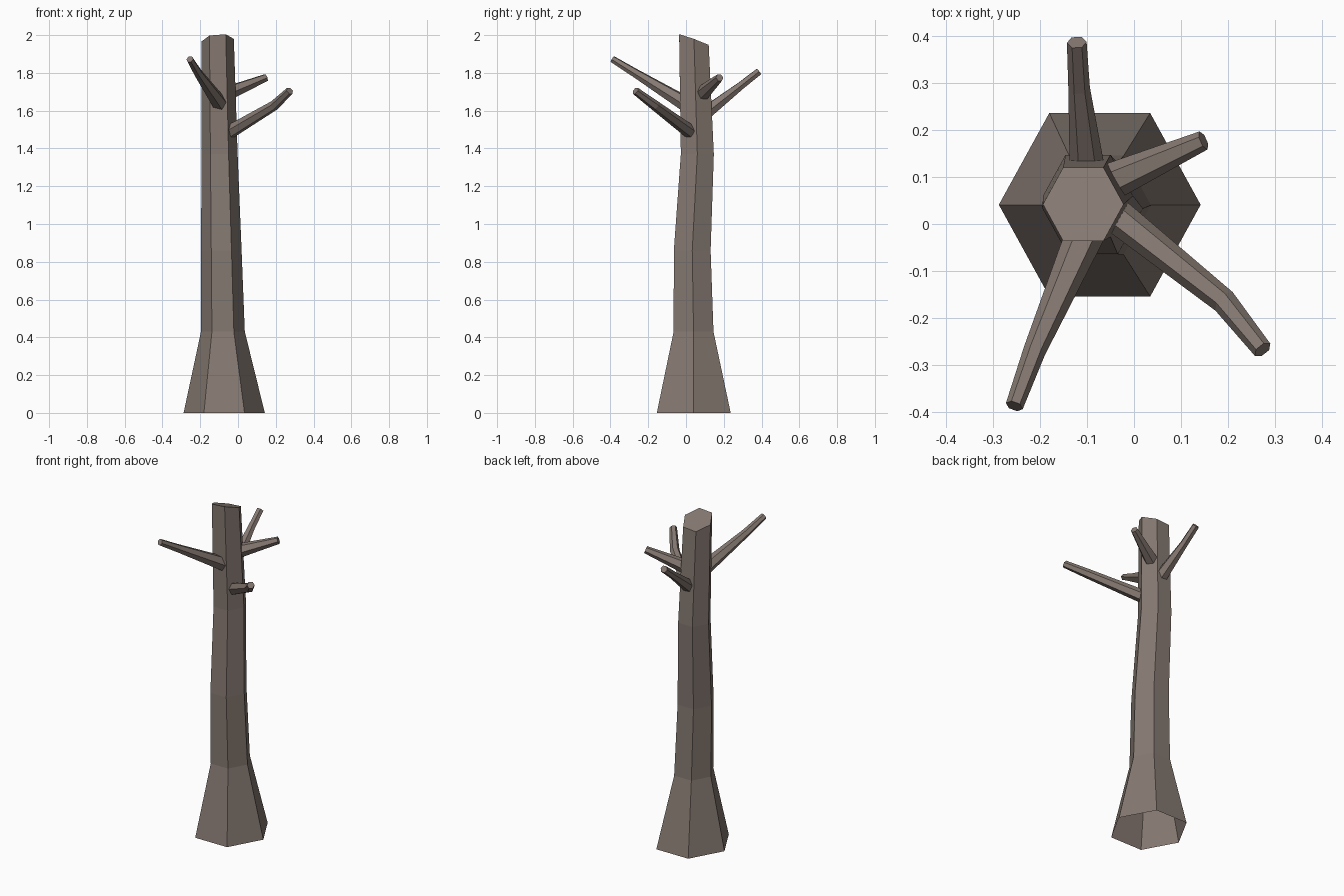
import bpy, bmesh, math
from mathutils import Vector

old = bpy.data.objects.get("Cube")
if old:
    bpy.data.objects.remove(old, do_unlink=True)

# Single bark colour
BARK = (0.235, 0.19, 0.165, 1.0)
bark = bpy.data.materials.new("grey brown bark")
bark.use_nodes = True
bark.diffuse_color = BARK
bsdf = bark.node_tree.nodes["Principled BSDF"]
bsdf.inputs["Base Color"].default_value = BARK
bsdf.inputs["Roughness"].default_value = 0.9


def loft(name, rings, cap_start):
    """Skin a list of six-point rings into one flat-shaded object."""
    bm = bmesh.new()
    loops = [[bm.verts.new(p) for p in ring] for ring in rings]
    for a, b in zip(loops, loops[1:]):
        for i in range(6):
            j = (i + 1) % 6
            bm.faces.new((a[i], a[j], b[j], b[i]))
    bm.faces.new(loops[-1])
    if cap_start:
        bm.faces.new(loops[0][::-1])
    mesh = bpy.data.meshes.new(name)
    bm.to_mesh(mesh)
    bm.free()
    mesh.materials.append(bark)
    obj = bpy.data.objects.new(name, mesh)
    bpy.context.collection.objects.link(obj)
    return obj


def trunk_ring(x, y, z, r, tilt_x=0.0, tilt_y=0.0):
    ring = []
    for i in range(6):
        a = i * math.pi / 3
        dx, dy = r * math.cos(a), 1.05 * r * math.sin(a)
        ring.append((x + dx, y + dy, z + tilt_x * dx + tilt_y * dy))
    return ring


def branch(name, points, radii):
    """Six-sided tapering branch following a short path."""
    pts = [Vector(p) for p in points]
    rings = []
    for i, p in enumerate(pts):
        t = (pts[min(i + 1, len(pts) - 1)] - pts[max(i - 1, 0)]).normalized()
        side = t.cross(Vector((0, 0, 1))).normalized()
        up = side.cross(t)
        rings.append([p + radii[i] * (math.cos(k * math.pi / 3) * side
                                      - math.sin(k * math.pi / 3) * up)
                      for k in range(6)])
    # Ring order runs so that the skin faces outward
    rings = [ring[::-1] for ring in rings]
    return loft(name, rings, True)


# Trunk: flared open foot, gentle bend, slanted cut at the top
loft("trunk", [
    trunk_ring(-0.073, 0.041, 0.0, 0.215),
    trunk_ring(-0.08, 0.04, 0.43, 0.116),
    trunk_ring(-0.088, 0.033, 0.86, 0.107),
    trunk_ring(-0.098, 0.06, 1.37, 0.096),
    trunk_ring(-0.108, 0.042, 1.973, 0.086, 0.08, -0.36),
], False)

# Four bare branches
branch("front_right_branch",
       [(-0.095, 0.0, 1.635), (-0.212, -0.27, 1.80), (-0.255, -0.388, 1.872)],
       [0.043, 0.024, 0.019])
branch("back_branch",
       [(-0.098, 0.10, 1.585), (-0.117, 0.29, 1.732), (-0.122, 0.387, 1.808)],
       [0.039, 0.023, 0.021])
branch("back_left_branch",
       [(-0.06, 0.085, 1.69), (0.148, 0.178, 1.775)],
       [0.041, 0.021])
branch("front_left_branch",
       [(-0.04, 0.02, 1.49), (0.192, -0.165, 1.628), (0.274, -0.268, 1.705)],
       [0.037, 0.027, 0.021])
